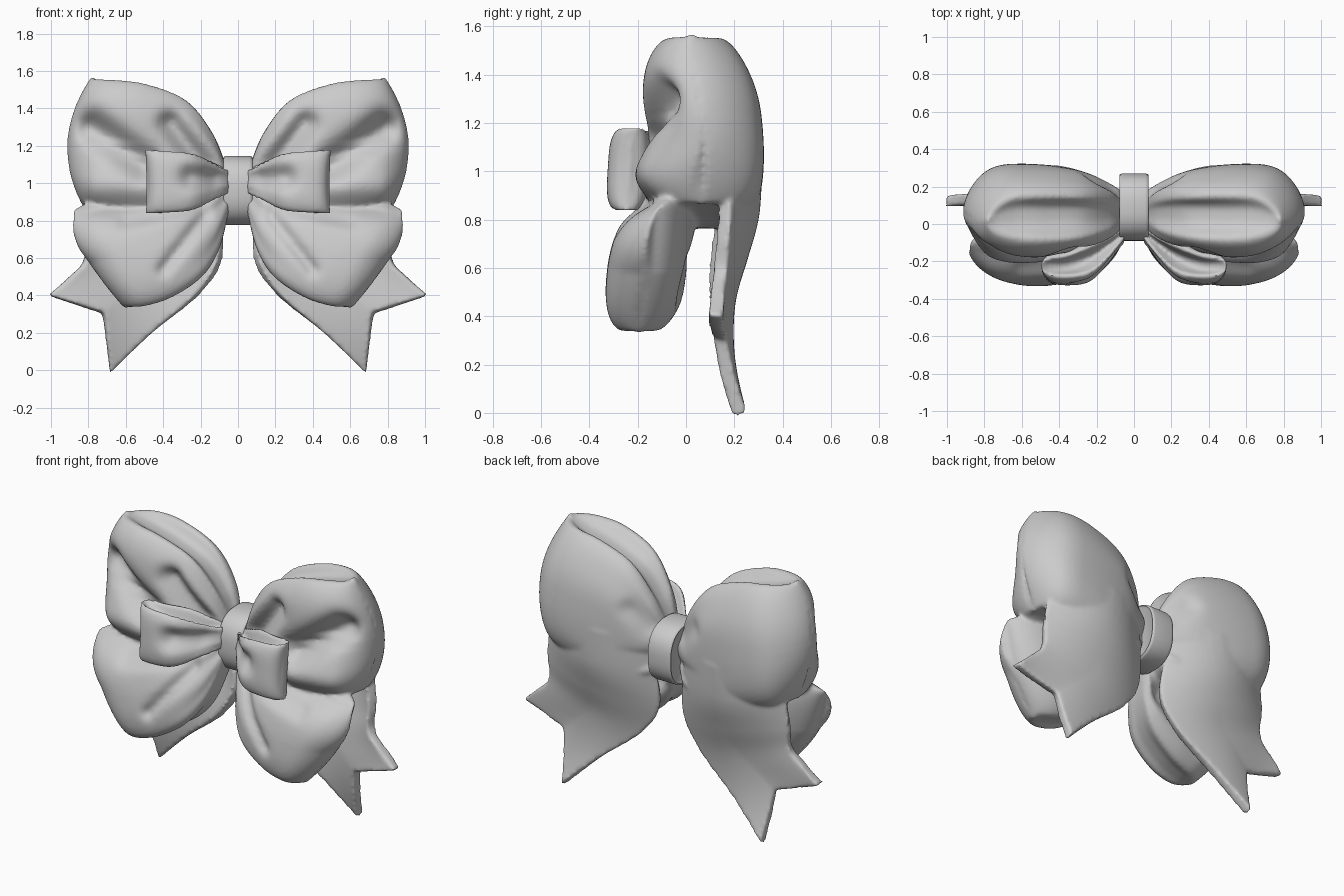
import bpy, bmesh, math
from mathutils import Vector

old = bpy.data.objects.get("Cube")
if old:
    bpy.data.objects.remove(old, do_unlink=True)

mat = bpy.data.materials.new("light grey satin")
mat.use_nodes = True
GREY = (0.6, 0.6, 0.6, 1)
mat.diffuse_color = GREY
mat.node_tree.nodes["Principled BSDF"].inputs["Base Color"].default_value = GREY


def spline(points, u):
    """Smooth curve through evenly spaced control rows."""
    f = min(max(u, 0), 1) * (len(points) - 1)
    i = min(int(f), len(points) - 2)
    t = f - i
    row = lambda k: points[min(max(k, 0), len(points) - 1)]
    out = []
    for a, b, c, d in zip(row(i - 1), row(i), row(i + 1), row(i + 2)):
        out.append(b + t * (c - a + t * (2 * a - 5 * b + 4 * c - d + t * (3 * (b - c) + d - a))) / 2)
    return out


def fold_depth(folds, x, z):
    """Sum of soft grooves, each along a line segment (x, z, x, z, width, depth)."""
    total = 0
    for ax, az, bx, bz, width, depth in folds:
        a, d, p = Vector((ax, az)), Vector((bx - ax, bz - az)), Vector((x, z))
        t = min(max((p - a).dot(d) / d.length_squared, 0), 1)
        total += depth * math.exp(-((p - a - d * t).length / width) ** 2)
    return total


def select(*objects):
    bpy.ops.object.select_all(action="DESELECT")
    for ob in objects:
        ob.select_set(True)
    bpy.context.view_layer.objects.active = objects[0]


def finish(name, bm):
    bmesh.ops.recalc_face_normals(bm, faces=bm.faces)
    mesh = bpy.data.meshes.new(name)
    bm.to_mesh(mesh)
    bm.free()
    mesh.materials.append(mat)
    ob = bpy.data.objects.new(name, mesh)
    bpy.context.collection.objects.link(ob)
    select(ob)
    bpy.ops.object.shade_smooth_by_angle(angle=math.radians(60))
    return ob


def soften_and_mirror(ob, iterations):
    """Fuse the cloth into one skin, soften it and mirror it to the other side."""
    remesh = ob.modifiers.new("Fuse", "REMESH")
    remesh.mode = "VOXEL"
    remesh.voxel_size = 0.012
    remesh.use_smooth_shade = True
    smooth = ob.modifiers.new("Soften", "SMOOTH")
    smooth.factor = 0.5
    smooth.iterations = iterations
    ob.modifiers.new("Mirror", "MIRROR").use_mirror_merge = False


def skin(bm, rows, closed):
    for r, q in zip(rows, rows[1:]):
        n = len(r)
        for j in range(n if closed else n - 1):
            k = (j + 1) % n
            bm.faces.new((r[j], r[k], q[k], q[j]))


def ribbon_loop(name, stations, front_folds, back_folds=(), bow=0, lean=0, shear=0,
                top_pocket=0, low_pocket=0, power=3.0, round_from=0.7, pleat=0.012):
    """Puffed loop; stations are (low x, low z, high x, high z, centre y, half depth)."""
    bm = bmesh.new()
    rows, steps, around = [], 56, 120
    for i in range(steps + 1):
        u = math.sin(math.pi / 2 * i / steps)
        lx, lz, hx, hz, yc, hy = spline(stations, u)
        if u > round_from:
            hy *= math.sqrt(max(1 - ((u - round_from) / (1 - round_from)) ** 2, 0.02))
        row = []
        for j in range(around):
            a = math.tau * j / around
            c, s = math.cos(a), math.sin(a)
            d = math.copysign(abs(c) ** (2 / power), c)
            v = math.copysign(abs(s) ** (2 / power), s)
            x = lx + (hx - lx) * (v + 1) / 2 + bow * u ** 3 * (1 - v * v)
            z = lz + (hz - lz) * (v + 1) / 2
            # Hollow the open ends of the loop
            depth = top_pocket if s > 0 else -low_pocket
            z -= depth * math.sin(math.pi * u) ** 0.8 * math.exp(-(d / 0.45) ** 4) * abs(s) ** 3
            y = yc + lean * v + hy * d
            z += shear * d * math.sin(math.pi * u / 2) * max(v, 0)
            # Press folds into the cloth and gather it at the knot
            y += max(-d, 0) ** 0.5 * fold_depth(front_folds, x, z)
            y -= max(d, 0) ** 0.5 * fold_depth(back_folds, x, z)
            y += pleat * math.sin(9 * a) * (1 - u) ** 3
            row.append(bm.verts.new((x, y, z)))
        rows.append(row)
    skin(bm, rows, True)
    bm.faces.new(rows[0])
    bm.faces.new(rows[-1])
    return finish(name, bm)


# Large upper loops
upper = ribbon_loop("large_loops_and_tails", [
    (0.05, 0.88, 0.05, 1.06, 0.08, 0.08),
    (0.13, 0.74, 0.13, 1.28, 0.07, 0.15),
    (0.32, 0.71, 0.27, 1.47, 0.07, 0.22),
    (0.54, 0.76, 0.48, 1.56, 0.07, 0.25),
    (0.74, 0.82, 0.66, 1.58, 0.07, 0.24),
    (0.82, 0.86, 0.78, 1.575, 0.05, 0.21)],
    [(0.5, 1.1, 0.78, 1.3, 0.08, 0.1), (0.8, 1.24, 0.92, 1.14, 0.11, 0.04),
     (0.2, 1.1, 0.36, 1.32, 0.06, 0.08), (0.5, 0.98, 0.76, 0.97, 0.1, -0.05)],
    [(0.1, 0.9, 0.22, 0.88, 0.05, 0.04), (0.12, 1.1, 0.22, 1.2, 0.05, 0.03),
     (0.3, 1.6, 0.8, 1.6, 0.25, 0.06)],
    bow=0.115, lean=-0.015, top_pocket=0.1, low_pocket=0.06)

# Forked tails flowing down from the back of the upper loops
inner = [(0.16, 1.05), (0.1, 0.78), (0.1, 0.58), (0.22, 0.4), (0.46, 0.2), (0.685, -0.01)]
outer = [(0.76, 1.05), (0.8, 0.88), (0.82, 0.72), (0.82, 0.59), (0.9, 0.5), (1.015, 0.4)]
depths = [(0.18, 0.285, 0.17), (0.14, 0.275, 0.16), (0.12, 0.23, 0.15),
          (0.13, 0.185, 0.14), (0.17, 0.16, 0.13), (0.225, 0.14, 0.125)]
bm = bmesh.new()
rows = []
for i in range(41):
    t = i / 40
    (ix, iz), (ox, oz), (y0, y1, y2) = spline(inner, t), spline(outer, t), spline(depths, t)
    row = []
    for j in range(33):
        s = j / 32
        notch = t ** 3 * (1 - abs(2 * s - 1))
        y = y0 * (1 - s) * (1 - 2 * s) + 4 * y1 * s * (1 - s) + y2 * s * (2 * s - 1)
        row.append(bm.verts.new((ix + (ox - ix) * s - 0.13 * notch, y, iz + (oz - iz) * s + 0.11 * notch)))
    rows.append(row)
skin(bm, rows, False)
tails = finish("tails", bm)
solid = tails.modifiers.new("Thickness", "SOLIDIFY")
solid.thickness = 0.06
solid.offset = 0
bpy.ops.object.convert(target="MESH")

# Lower front loops, flowing out of the front of the upper loops
lower = ribbon_loop("lower_loops", [
    (0.05, 0.84, 0.05, 1.0, 0.0, 0.06),
    (0.1, 0.63, 0.17, 0.97, -0.06, 0.12),
    (0.19, 0.48, 0.37, 0.94, -0.12, 0.16),
    (0.35, 0.37, 0.58, 0.89, -0.15, 0.17),
    (0.5, 0.325, 0.77, 0.87, -0.165, 0.155),
    (0.605, 0.33, 0.89, 0.82, -0.165, 0.13)],
    [(0.18, 0.82, 0.4, 0.54, 0.035, 0.035),
     (0.2, 0.87, 0.6, 0.8, 0.04, 0.03), (0.5, 0.9, 0.76, 0.89, 0.06, 0.06)],
    [(0.2, 0.7, 0.5, 0.55, 0.08, 0.06)],
    bow=0.045, lean=0.03, shear=0.1, low_pocket=0.04, round_from=0.75)
select(upper, tails, lower)
bpy.ops.object.join()
soften_and_mirror(upper, 5)

# Small front loops
small = ribbon_loop("small_loops", [
    (0.05, 0.94, 0.05, 1.08, -0.05, 0.04),
    (0.13, 0.9, 0.13, 1.12, -0.13, 0.08),
    (0.24, 0.845, 0.24, 1.17, -0.2, 0.11),
    (0.37, 0.83, 0.37, 1.185, -0.235, 0.09),
    (0.495, 0.83, 0.5, 1.19, -0.235, 0.075)],
    [(0.14, 1.02, 0.25, 1.03, 0.06, 0.06)],
    bow=-0.015, lean=0.01, top_pocket=0.1, low_pocket=0.05, power=3.4,
    round_from=0.84, pleat=0.008)
soften_and_mirror(small, 2)

# Knot band around the middle
bm = bmesh.new()
rows = []
profile = [(-0.07, 0.9), (-0.078, 0.95), (-0.075, 0.985), (-0.06, 1),
           (0.06, 1), (0.075, 0.985), (0.078, 0.95), (0.07, 0.9)]
for x, r in profile:
    row = []
    for j in range(72):
        a = math.tau * j / 72
        c, s = math.cos(a), math.sin(a)
        y = math.copysign(abs(c) ** 0.8, c) * 0.18 * r
        z = math.copysign(abs(s) ** 0.8, s) * 0.185 * r
        row.append(bm.verts.new((x, 0.09 + y, 0.96 + z)))
    rows.append(row)
skin(bm, rows, True)
bm.faces.new(rows[0])
bm.faces.new(rows[-1])
finish("knot_band", bm)
